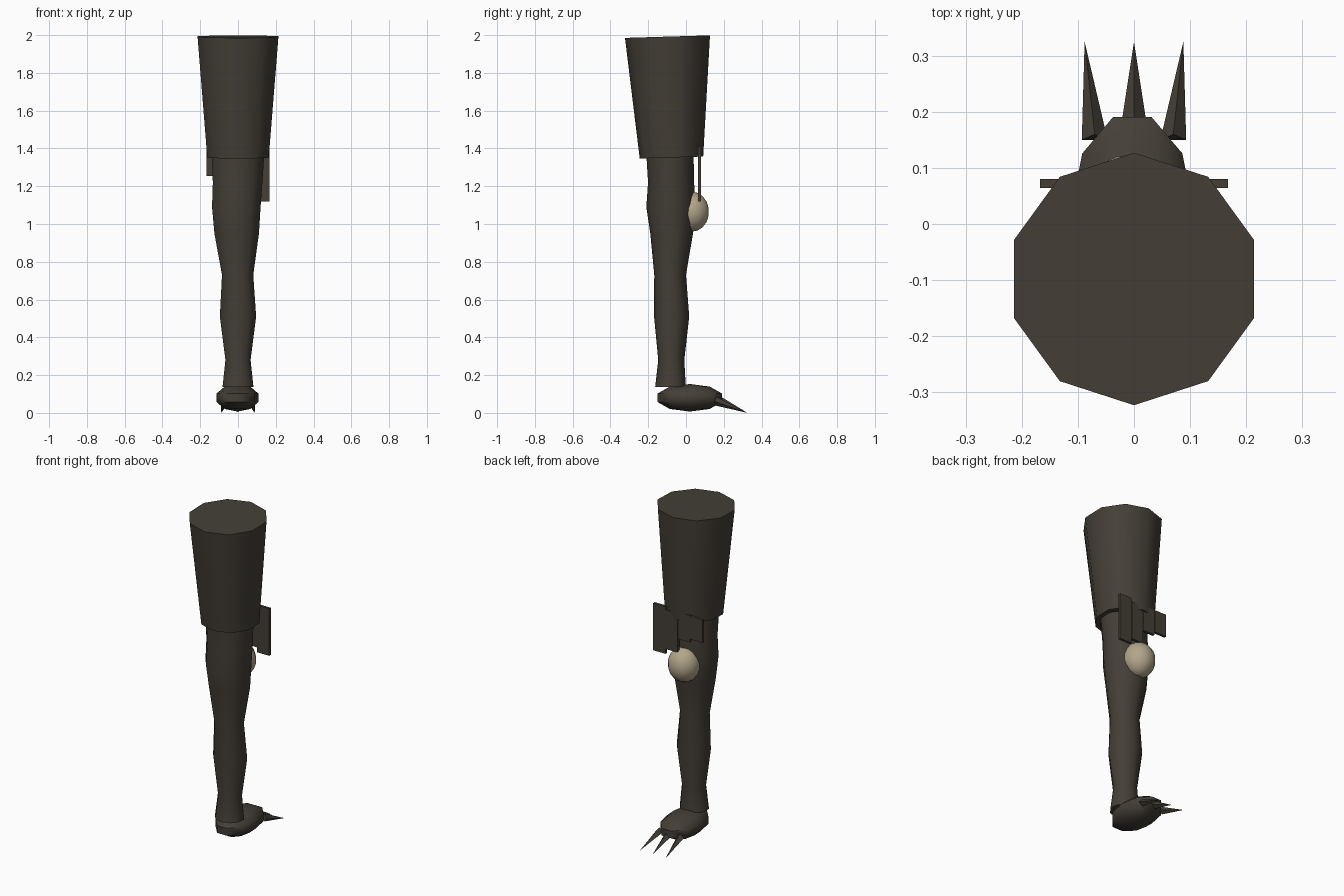
import bpy, bmesh, math
from mathutils import Matrix, Vector

if "Cube" in bpy.data.objects:
    bpy.data.objects.remove(bpy.data.objects["Cube"], do_unlink=True)


def make_material(name, rgb):
    mat = bpy.data.materials.new(name)
    mat.use_nodes = True
    mat.diffuse_color = (*rgb, 1)
    mat.node_tree.nodes["Principled BSDF"].inputs["Base Color"].default_value = (*rgb, 1)
    return mat


dark = make_material("dark brown", (0.058, 0.049, 0.038))
tan = make_material("tan", (0.45, 0.38, 0.26))


def finish(bm, name, mat, smooth=True):
    bmesh.ops.recalc_face_normals(bm, faces=bm.faces[:])
    mesh = bpy.data.meshes.new(name)
    bm.to_mesh(mesh)
    bm.free()
    mesh.materials.append(mat)
    obj = bpy.data.objects.new(name, mesh)
    bpy.context.collection.objects.link(obj)
    if smooth:
        bpy.ops.object.select_all(action="DESELECT")
        obj.select_set(True)
        bpy.context.view_layer.objects.active = obj
        bpy.ops.object.shade_smooth_by_angle(angle=math.radians(50))
    return obj


def loft(name, rings, mat, sides=10, tilt=0.0):
    """Capped tube; each ring is (z, centre x, centre y, radius x, radius y)."""
    bm = bmesh.new()
    loops = []
    for z, cx, cy, rx, ry in rings:
        loop = []
        for i in range(sides):
            a = math.tau * i / sides
            dy = ry * math.cos(a)
            loop.append(bm.verts.new((cx + rx * math.sin(a), cy + dy, z + tilt * dy)))
        loops.append(loop)
    for low, high in zip(loops, loops[1:]):
        for i in range(sides):
            j = (i + 1) % sides
            bm.faces.new((low[i], low[j], high[j], high[i]))
    bm.faces.new(loops[0])
    bm.faces.new(loops[-1])
    return finish(bm, name, mat)


def ellipsoid(name, centre, radii, mat, segments, bands):
    bm = bmesh.new()
    matrix = (Matrix.Translation(centre) @ Matrix.Diagonal((*radii, 1))
              @ Matrix.Rotation(math.pi / 2, 4, "Z"))
    bmesh.ops.create_uvsphere(bm, u_segments=segments, v_segments=bands,
                              radius=1, matrix=matrix)
    return finish(bm, name, mat)


def claw(name, base, tip):
    """Four-sided spike running from base to tip."""
    base, tip = Vector(base), Vector(tip)
    bm = bmesh.new()
    ring = [bm.verts.new(base + Vector(d)) for d in
            ((0.023, -0.01, 0), (0, 0, 0.024), (-0.023, -0.01, 0), (0, 0, -0.024))]
    point = bm.verts.new(tip)
    for i in range(4):
        bm.faces.new((ring[i], ring[(i + 1) % 4], point))
    bm.faces.new(ring)
    return finish(bm, name, dark, smooth=False)


def plate(name, x, width, bottom, top):
    bm = bmesh.new()
    matrix = (Matrix.Translation((x, 0.072, (bottom + top) / 2))
              @ Matrix.Diagonal((width, 0.016, top - bottom, 1)))
    bmesh.ops.create_cube(bm, size=1, matrix=matrix)
    return finish(bm, name, dark, smooth=False)


# Wide upper sleeve, slightly tilted
loft("upper_sleeve", [(1.352, 0, -0.077, 0.171, 0.168),
                      (1.992, 0, -0.098, 0.225, 0.225)], dark, tilt=0.03)

# Lower leg with knee and calf swellings
loft("lower_leg", [(0.138, 0.0, -0.082, 0.086, 0.081),
                   (0.28, 0.0, -0.078, 0.070, 0.069),
                   (0.51, 0.0, -0.076, 0.101, 0.093),
                   (0.73, -0.002, -0.084, 0.087, 0.084),
                   (0.95, -0.007, -0.076, 0.124, 0.113),
                   (1.09, -0.009, -0.08, 0.135, 0.13),
                   (1.22, -0.002, -0.079, 0.138, 0.122),
                   (1.37, 0.0, -0.085, 0.146, 0.125)], dark)

# Pale round pad at the knee
ellipsoid("knee_pad", (-0.01, 0.03, 1.065), (0.094, 0.094, 0.106), tan, 14, 9)

# Ragged row of flat tabs hanging from the sleeve
for i, (bottom, top) in enumerate([(1.12, 1.41), (1.15, 1.39), (1.235, 1.40), (1.255, 1.395)]):
    plate(f"hem_tab_{i + 1}", 0.126 - 0.084 * i, 0.083, bottom, top)

# Foot and three claws
ellipsoid("foot", (-0.003, 0.02, 0.08), (0.116, 0.189, 0.073), dark, 10, 5)
for side, label in ((-1, "right"), (0, "middle"), (1, "left")):
    claw(f"{label}_claw", (side * 0.07, 0.185 - 0.025 * abs(side), 0.062),
         (side * 0.088, 0.325, 0.0))
